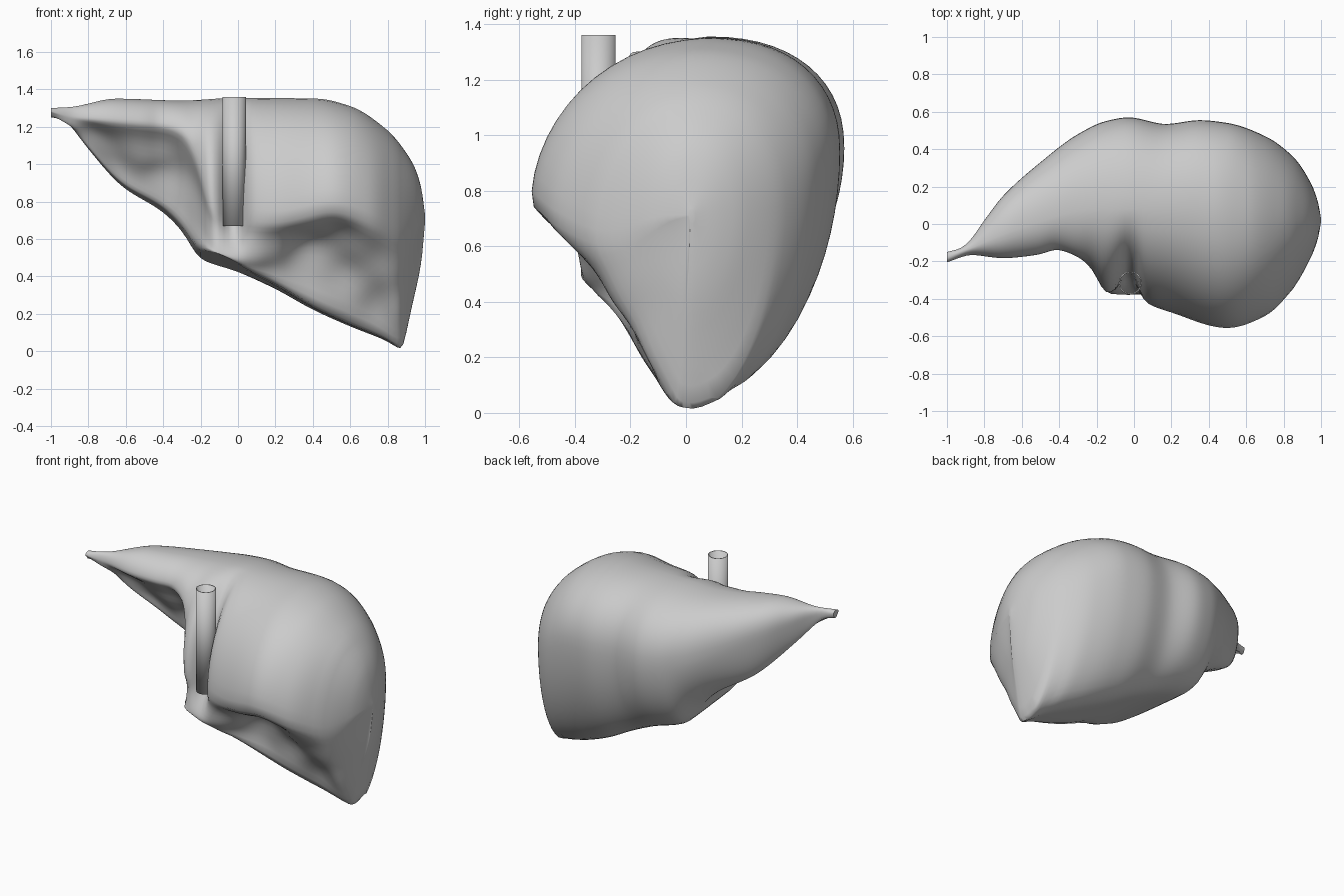
import bpy, bmesh, math
from mathutils import Vector, noise

if "Cube" in bpy.data.objects:
    bpy.data.objects.remove(bpy.data.objects["Cube"])


def curve(*pts):
    """Monotone cubic through (x, value) pairs, returned as a function of x."""
    n = len(pts)
    d = [(pts[i+1][1] - pts[i][1]) / (pts[i+1][0] - pts[i][0]) for i in range(n - 1)]
    m = [d[0]] + [2*a*b/(a+b) if a*b > 0 else 0 for a, b in zip(d, d[1:])] + [d[-1]]

    def f(x):
        i = max(k for k in range(n - 1) if k == 0 or pts[k][0] <= x)
        h = pts[i+1][0] - pts[i][0]
        t = min(max((x - pts[i][0]) / h, 0), 1)
        return ((2*t**3 - 3*t*t + 1) * pts[i][1] + (t**3 - 2*t*t + t) * h * m[i]
                + (3*t*t - 2*t**3) * pts[i+1][1] + (t**3 - t*t) * h * m[i+1])
    return f


# Guide curves along the organ: crest, far bulge, lower edge, near lip, hollow, near bulge
top_z = curve((-1, 1.30), (-.9, 1.305), (-.65, 1.35), (-.3, 1.34), (0, 1.355), (.42, 1.35),
              (.6, 1.31), (.8, 1.18), (.9, 1.06), (.95, .97), (.98, .87), (1, .73))
top_y = curve((-1, -.18), (-.9, -.14), (-.6, -.02), (-.2, .08), (.3, .08), (.7, .02), (1, .02))
far_y = curve((-1, -.15), (-.93, -.13), (-.88, -.09), (-.8, .02), (-.7, .15), (-.5, .33), (-.3, .48),
              (-.15, .55), (-.03, .57), (.17, .535), (.35, .555), (.5, .54), (.7, .47),
              (.85, .36), (.95, .21), (.985, .11), (1, .03))
far_z = curve((-1, 1.28), (-.9, 1.26), (-.6, 1.13), (-.3, 1), (0, .95), (.5, .93), (.85, .75), (1, .71))
edge_z = curve((-1, 1.25), (-.93, 1.24), (-.9, 1.21), (-.8, 1.08), (-.62, .88), (-.4, .74), (-.3, .64),
               (-.2, .49), (0, .42), (.2, .33), (.4, .22), (.6, .13), (.8, .05), (.88, .005),
               (.9, .1), (.93, .24), (.98, .48), (1, .69))
edge_y = curve((-1, -.17), (-.9, -.12), (-.8, -.02), (-.6, .15), (-.4, .22), (-.2, .25), (0, .25),
               (.25, .24), (.5, .2), (.75, .11), (.88, .02), (1, .025))
lip_y = curve((-1, -.18), (-.8, -.07), (-.6, .06), (-.4, .08), (-.28, -.02), (-.2, -.28), (-.15, -.38),
              (0, -.35), (.2, -.28), (.43, -.2), (.62, -.14), (.8, -.08), (.88, -.03), (1, .015))
lip_rise = curve((-1, 0), (-.6, .02), (-.25, .04), (-.12, .07), (.1, .03), (.5, .015), (.88, .01), (1, .005))
hollow_y = curve((-1, -.19), (-.8, -.11), (-.6, -.01), (-.4, .02), (-.28, -.03), (-.21, -.14), (-.14, -.36),
                 (.1, -.35), (.3, -.28), (.6, -.27), (.85, -.2), (1, .013))
hollow_z = curve((-1, 1.265), (-.8, 1.16), (-.6, 1.05), (-.4, .98), (-.28, .9), (-.21, .78), (-.14, .6), (0, .54),
                 (.2, .53), (.5, .54), (.7, .43), (.85, .31), (.95, .48), (1, .7))
near_y = curve((-1, -.205), (-.93, -.18), (-.88, -.165), (-.7, -.185), (-.5, -.165), (-.42, -.14),
               (-.3, -.18), (-.22, -.25), (-.15, -.38), (-.1, -.36), (-.04, -.265), (0, -.27),
               (.04, -.41), (.2, -.48), (.5, -.565), (.7, -.5), (.85, -.35), (.95, -.17), (.985, -.07), (1, .01))
near_z = curve((-1, 1.28), (-.9, 1.25), (-.6, 1.21), (-.4, 1.19), (-.3, 1.15), (-.23, 1.02), (-.14, .74), (0, .7),
               (.2, .67), (.5, .73), (.75, .66), (.88, .6), (1, .71))

QUARTER = 14


def section(x):
    """Closed cross-section of the organ at x."""
    ty, tz, fy, fz = top_y(x), top_z(x), far_y(x), far_z(x)
    ey, ez, ny, nz = edge_y(x), edge_z(x), near_y(x), near_z(x)
    ly, lz = lip_y(x), ez + lip_rise(x)
    cy = 2 * hollow_y(x) - (ly + ny) / 2
    cz = 2 * hollow_z(x) - (lz + nz) / 2
    ring = []
    for k in range(QUARTER):
        a = k / QUARTER * math.pi / 2
        ring.append((ty + (fy-ty) * math.sin(a)**.88, fz + (tz-fz) * math.cos(a)**.88))
    for k in range(QUARTER):
        a = k / QUARTER * math.pi / 2
        ring.append((ey + (fy-ey) * math.cos(a)**1.05, fz - (fz-ez) * math.sin(a)**1.05))
    # blunt underside from the lower edge to the near lip
    for k in range(6):
        t = k / 6
        ring.append((ey + (ly-ey) * t, ez + (lz-ez) * t))
    for k in range(QUARTER):
        t = k / QUARTER
        y = (1-t)**2 * ly + 2*t*(1-t) * cy + t*t * ny
        z = (1-t)**2 * lz + 2*t*(1-t) * cz + t*t * nz
        # gentle lumps in the hollow
        w = math.sin(math.pi * t) * .04 * min(1, 4 * (1 - abs(x)))
        b = noise.noise(Vector((x * 5, y * 5, z * 5))) * w
        ring.append((y - b, z - b))
    for k in range(QUARTER):
        a = k / QUARTER * math.pi / 2
        ring.append((ty + (ny-ty) * math.cos(a), nz + (tz-nz) * math.sin(a)))
    return [(x, y, z) for y, z in ring]


# Main organ body: loft of cross-sections, denser toward the rounded end
bm = bmesh.new()
xs = [-1 + 1.85 * i / 74 for i in range(75)]
xs += [.85 + .15 * math.sin(i / 14 * math.pi / 2) for i in range(1, 15)]
rings = [[bm.verts.new(p) for p in section(x)] for x in xs]
n = len(rings[0])
for r, s in zip(rings, rings[1:]):
    for k in range(n):
        bm.faces.new((r[k], r[(k+1) % n], s[(k+1) % n], s[k]))
bm.faces.new(rings[0])
bm.faces.new(rings[-1])
bmesh.ops.recalc_face_normals(bm, faces=bm.faces)
# soften the ridges slightly
soft = [v for r in rings[2:-8] for v in r[QUARTER * 2 - 2:]]
for _ in range(3):
    bmesh.ops.smooth_vert(bm, verts=soft, factor=.5, use_axis_x=False, use_axis_y=True, use_axis_z=True)
mesh = bpy.data.meshes.new("liver_body")
bm.to_mesh(mesh)
bm.free()
body = bpy.data.objects.new("liver_body", mesh)
bpy.context.collection.objects.link(body)

# Open vein tube standing in the groove
bpy.ops.mesh.primitive_cylinder_add(vertices=32, radius=.062, depth=.69, end_fill_type='NOTHING',
                                    location=(-.02, -.315, 1.015))
vein = bpy.context.object
vein.name = "vein_tube"
wall = vein.modifiers.new("wall", 'SOLIDIFY')
wall.thickness = .007

# Smooth shading with sharp rims
for ob in (body, vein):
    bpy.ops.object.select_all(action='DESELECT')
    ob.select_set(True)
    bpy.context.view_layer.objects.active = ob
    bpy.ops.object.shade_smooth_by_angle(angle=math.radians(65))
